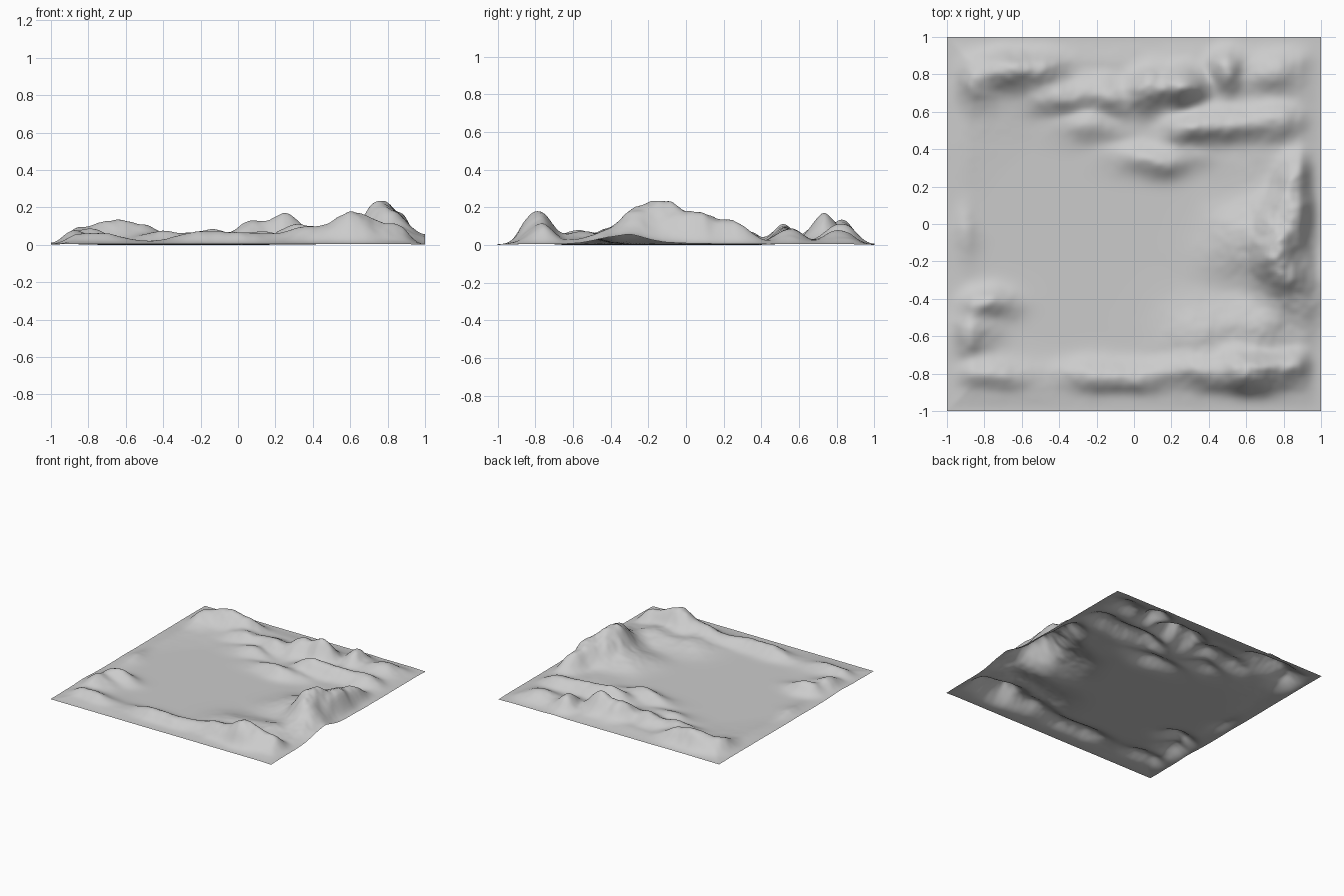
import bpy
import math
from mathutils import Vector, noise

# Hill: centre x, centre y, height, spread in x, spread in y
EAST_RANGE = [
    (.78, -.1, .21, .11, .15),
    (.8, -.28, .16, .11, .12),
    (.84, .1, .15, .08, .1),
    (.85, .26, .12, .07, .09),
    (.6, -.1, .08, .13, .12),
    (.97, -.35, .08, .1, .16),
]
SOUTH_RANGE = [
    (.63, -.78, .17, .12, .08),
    (.4, -.78, .09, .14, .07),
    (.82, -.77, .09, .1, .07),
    (.35, -.6, .05, .14, .12),
    (.65, -.55, .07, .14, .1),
    (-.15, -.82, .07, .2, .06),
    (.12, -.8, .05, .2, .06),
    (-.75, -.8, .06, .15, .06),
]
WEST_RANGE = [
    (-.9, -.58, .09, .1, .08),
    (-.8, -.43, .08, .1, .06),
    (-.92, -.05, .04, .06, .1),
]
NORTH_RANGE = [
    (-.68, .83, .13, .11, .08),
    (-.5, .83, .1, .1, .08),
    (-.85, .77, .08, .09, .09),
    (-.4, .68, .07, .13, .06),
    (-.15, .7, .08, .12, .07),
    (-.25, .52, .05, .12, .06),
    (.08, .74, .14, .08, .08),
    (.25, .74, .15, .09, .07),
    (.13, .36, .07, .15, .06),
    (.3, .5, .1, .1, .06),
    (.5, .54, .09, .18, .06),
    (.5, .83, .11, .07, .09),
    (.75, .56, .08, .1, .07),
    (.75, .82, .07, .12, .08),
]
HILLS = EAST_RANGE + SOUTH_RANGE + WEST_RANGE + NORTH_RANGE
FLOOR = .006


def smooth_ramp(value, low, high):
    """Ease from zero to one between low and high."""
    t = min(max((value - low) / (high - low), 0), 1)
    return t * t * (3 - 2 * t)


def hill_height(hill, x, y):
    centre_x, centre_y, height, spread_x, spread_y = hill
    across = (x - centre_x) / spread_x
    along = (y - centre_y) / spread_y
    return height * math.exp(-(across * across + along * along) / 2)


def ground_height(x, y):
    """Blend all hills with a soft maximum, then roughen the slopes."""
    # Bend the position a little so the hills have irregular outlines
    bend = noise.noise_vector(Vector((x, y, 0)) * 4) * .035
    bent_x, bent_y = x + bend.x, y + bend.y
    blend = sum(hill_height(hill, bent_x, bent_y) ** 2 for hill in HILLS)

    # Low rim surrounding the flat basin
    basin = math.hypot((x + .2) / .75, (y + .1) / .7)
    rim = .018 * smooth_ramp(basin, .8, 1.4)
    height = math.sqrt(blend + rim * rim)

    # Gullies appear only on raised ground
    gullies = noise.fractal(Vector((x * 6, y * 6, 1)), 1, 2, 3)
    height *= 1 + .16 * gullies

    # Borders drop toward the base level, except by the raised east side
    border = max(abs(y), -x)
    height *= 1 - .8 * smooth_ramp(border, .86, 1)
    if x > 0:
        raised = math.exp(-((y + .32) / .2) ** 2)
        height *= 1 - (.8 - .45 * raised) * smooth_ramp(x, .88, 1)
    return FLOOR + max(height, 0)


def make_material(name, colour):
    material = bpy.data.materials.new(name)
    material.use_nodes = True
    material.diffuse_color = colour
    shader = material.node_tree.nodes["Principled BSDF"]
    shader.inputs["Base Color"].default_value = colour
    return material


cube = bpy.data.objects.get("Cube")
if cube:
    bpy.data.objects.remove(cube, do_unlink=True)

# Ground sheet shaped into hills around a flat basin
bpy.ops.mesh.primitive_grid_add(x_subdivisions=150, y_subdivisions=150, size=2)
terrain = bpy.context.object
terrain.name = "hilly_terrain"
for vertex in terrain.data.vertices:
    vertex.co.z = ground_height(vertex.co.x, vertex.co.y)
lowest = min(vertex.co.z for vertex in terrain.data.vertices)
for vertex in terrain.data.vertices:
    vertex.co.z -= lowest
terrain.data.materials.append(make_material("pale_grey_ground", (.6, .6, .6, 1)))
bpy.ops.object.shade_smooth()
